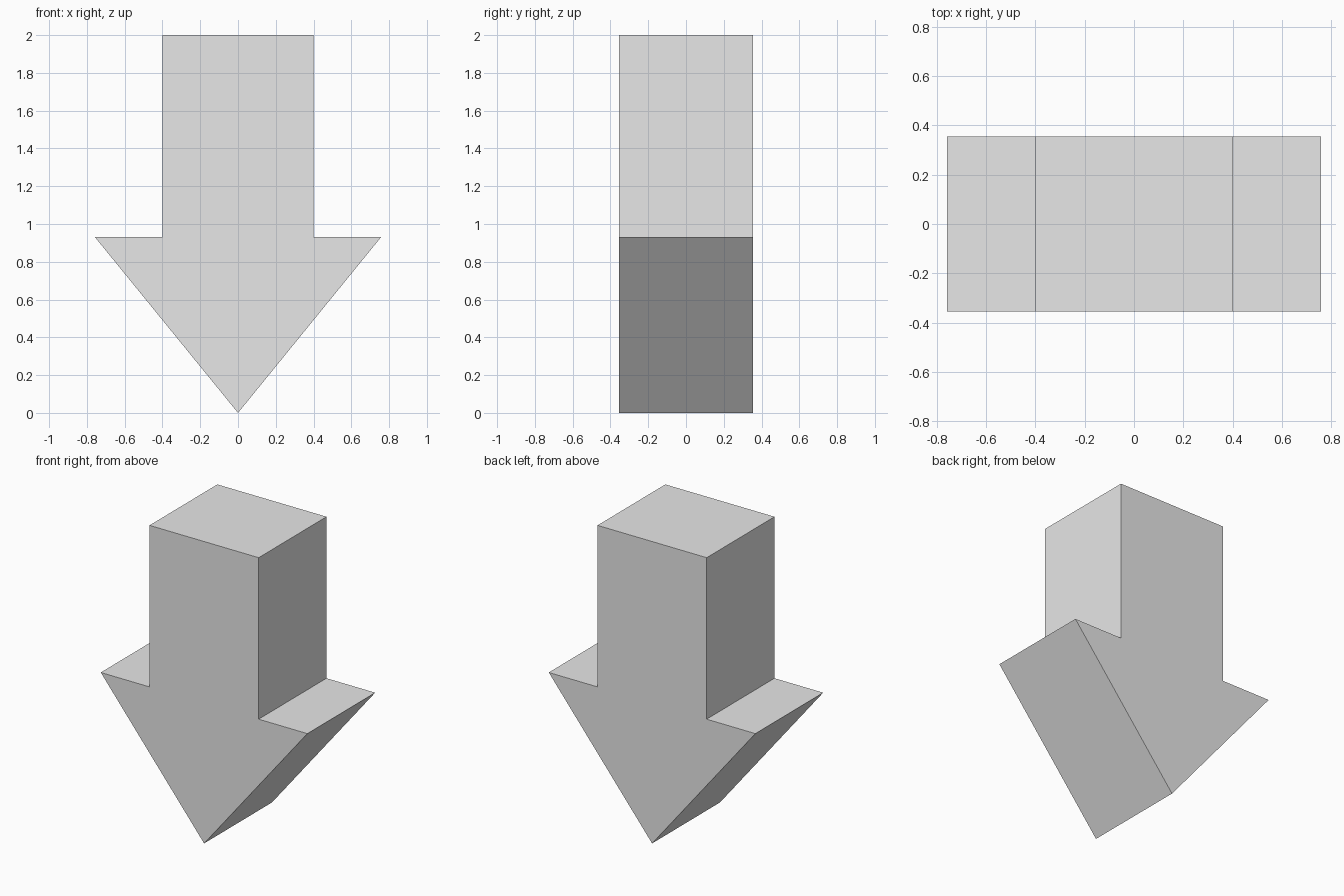
import bpy
import bmesh

cube = bpy.data.objects.get("Cube")
if cube:
    bpy.data.objects.remove(cube, do_unlink=True)

# Plain grey material
grey = bpy.data.materials.new("light_grey")
grey.use_nodes = True
colour = (0.8, 0.8, 0.8, 1.0)
grey.diffuse_color = colour
grey.node_tree.nodes["Principled BSDF"].inputs["Base Color"].default_value = colour

# Arrow outline: right half from tip to shaft top, then mirrored
HALF_DEPTH = 0.355
half = [(0.757, 0.93), (0.40, 0.93), (0.40, 2.0)]
outline = [(0.0, 0.0)] + half + [(-x, z) for x, z in reversed(half)]

# Extrude the outline from front to back
bm = bmesh.new()
front = bm.faces.new([bm.verts.new((x, -HALF_DEPTH, z)) for x, z in outline])
result = bmesh.ops.extrude_face_region(bm, geom=[front], use_keep_orig=True)
back_verts = [g for g in result["geom"] if isinstance(g, bmesh.types.BMVert)]
bmesh.ops.translate(bm, verts=back_verts, vec=(0, 2 * HALF_DEPTH, 0))
bmesh.ops.recalc_face_normals(bm, faces=bm.faces)

mesh = bpy.data.meshes.new("down_arrow")
bm.to_mesh(mesh)
bm.free()
mesh.materials.append(grey)
arrow = bpy.data.objects.new("down_arrow", mesh)
bpy.context.collection.objects.link(arrow)
